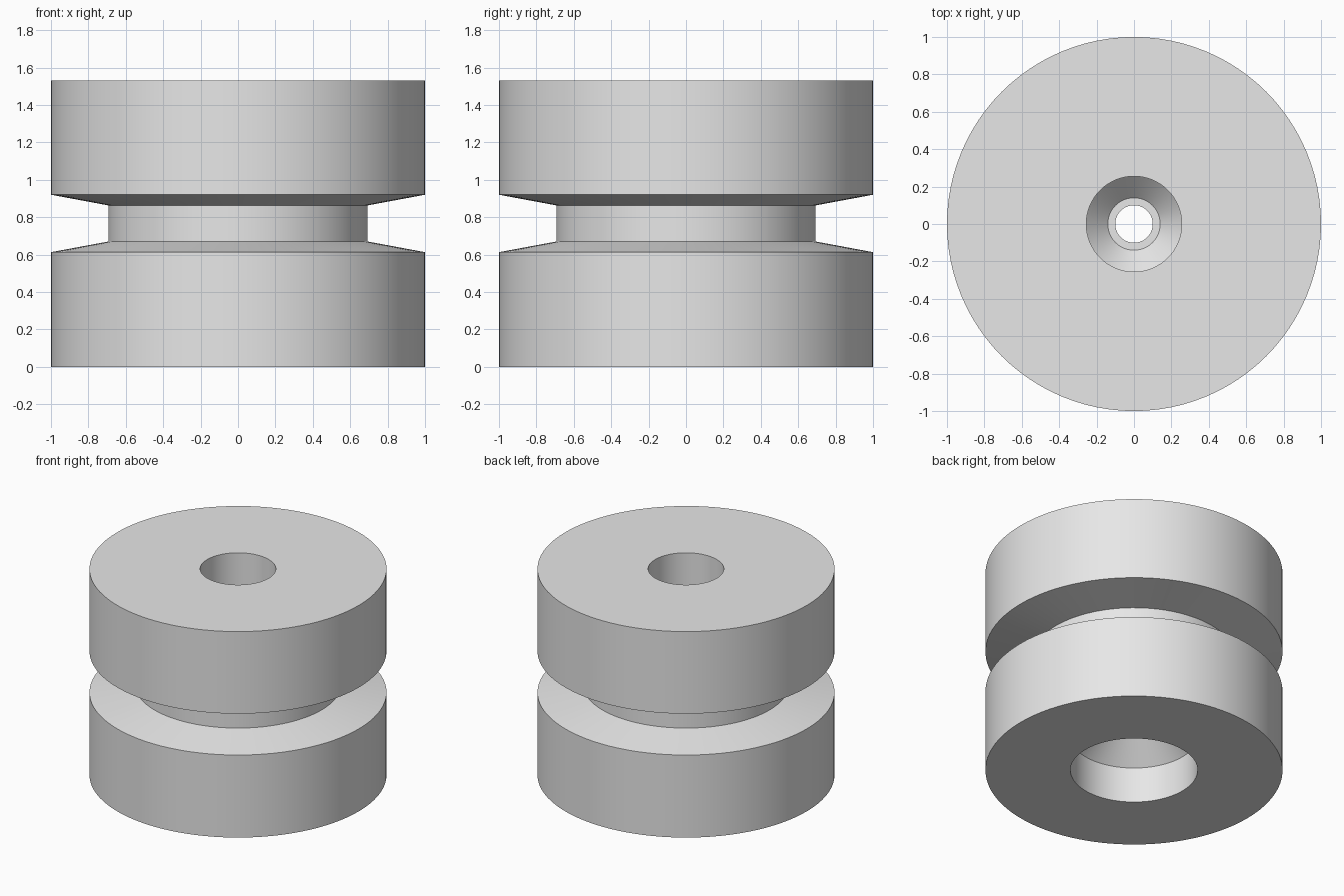
import bpy
import bmesh
import math

SEGMENTS = 96

cube = bpy.data.objects.get("Cube")
if cube:
    bpy.data.objects.remove(cube, do_unlink=True)

grey = bpy.data.materials.new("light_grey")
grey.use_nodes = True
grey.diffuse_color = (0.8, 0.8, 0.8, 1)
grey.node_tree.nodes["Principled BSDF"].inputs["Base Color"].default_value = (0.8, 0.8, 0.8, 1)


def lathe(name, profile, material):
    """Turn a closed (radius, height) profile around the z axis."""
    bm = bmesh.new()
    verts = [bm.verts.new((r, 0, z)) for r, z in profile]
    edges = [bm.edges.new((v, verts[i - 1])) for i, v in enumerate(verts)]
    bmesh.ops.spin(bm, geom=verts + edges, cent=(0, 0, 0), axis=(0, 0, 1),
                   angle=math.tau, steps=SEGMENTS, use_merge=True)
    bmesh.ops.remove_doubles(bm, verts=bm.verts, dist=0.0001)
    bmesh.ops.recalc_face_normals(bm, faces=bm.faces)
    mesh = bpy.data.meshes.new(name)
    bm.to_mesh(mesh)
    bm.free()
    mesh.materials.append(material)
    obj = bpy.data.objects.new(name, mesh)
    bpy.context.collection.objects.link(obj)
    bpy.ops.object.select_all(action="DESELECT")
    obj.select_set(True)
    bpy.context.view_layer.objects.active = obj
    bpy.ops.object.shade_smooth_by_angle(angle=math.radians(8))
    return obj


# Outer wall: two drums joined by a necked groove with sloping sides
outer = [(1, 0), (1, 0.613), (0.693, 0.67), (0.693, 0.863), (1, 0.92), (1, 1.53)]

# Bore from the top: wide hole, countersink, ledge and narrow through hole
upper_bore = [(0.255, 1.53), (0.255, 0.78), (0.14, 0.665), (0.1, 0.665)]

# Bore from the bottom: wide recess with a conical roof
lower_bore = [(0.1, 0.592), (0.428, 0.264), (0.428, 0)]

lathe("grooved_roller", outer + upper_bore + lower_bore, grey)
